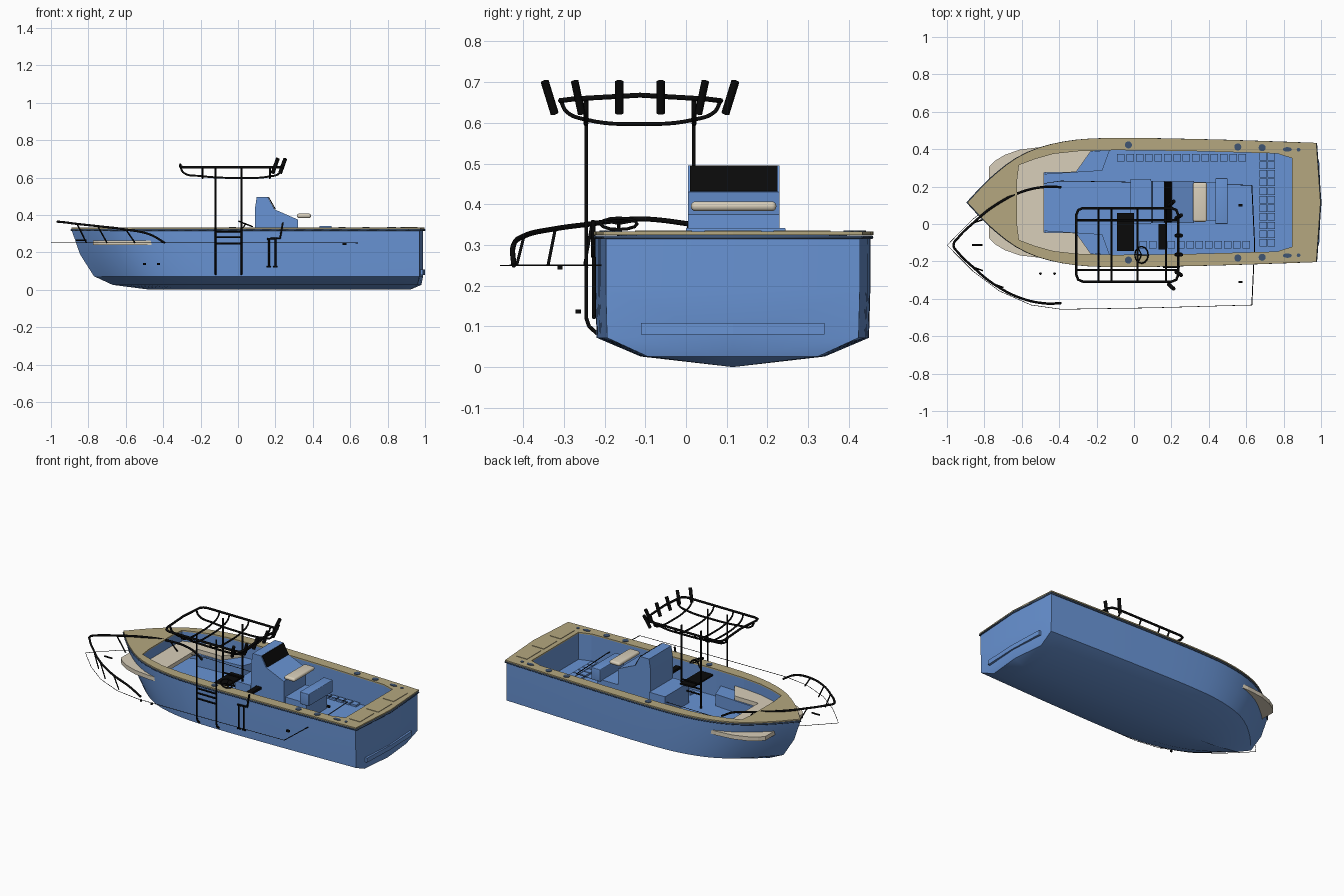
import bpy, bmesh, math
from mathutils import Vector

if "Cube" in bpy.data.objects:
    bpy.data.objects.remove(bpy.data.objects["Cube"])

CY = 0.115    # hull centreline
RY = -0.113   # rigging centreline
FLOOR = 0.16


def material(name, rgb):
    m = bpy.data.materials.new(name)
    m.use_nodes = True
    m.diffuse_color = (*rgb, 1)
    m.node_tree.nodes["Principled BSDF"].inputs["Base Color"].default_value = (*rgb, 1)
    return m


BLUE = material("hull blue", (0.14, 0.295, 0.66))
TAN = material("deck tan", (0.46, 0.39, 0.215))
CREAM = material("cushion cream", (0.69, 0.62, 0.49))
BLACK = material("rigging black", (0.003, 0.003, 0.003))
DARK = material("fitting slate", (0.05, 0.09, 0.17))


def finish(bm, name, mat, smooth=False):
    bmesh.ops.recalc_face_normals(bm, faces=bm.faces)
    me = bpy.data.meshes.new(name)
    bm.to_mesh(me)
    bm.free()
    ob = bpy.data.objects.new(name, me)
    bpy.context.collection.objects.link(ob)
    me.materials.append(mat)
    if smooth:
        bpy.ops.object.select_all(action='DESELECT')
        ob.select_set(True)
        bpy.context.view_layer.objects.active = ob
        bpy.ops.object.shade_smooth_by_angle(angle=math.radians(25))
    return ob


def box(name, mat, x, y, z, bevel=0):
    bm = bmesh.new()
    bmesh.ops.create_cube(bm, size=1)
    for v in bm.verts:
        v.co = Vector([a[0] + (c + 0.5) * (a[1] - a[0]) for a, c in zip((x, y, z), v.co)])
    if bevel:
        bmesh.ops.bevel(bm, geom=bm.edges[:], offset=bevel, segments=4, profile=0.5, affect='EDGES')
    return finish(bm, name, mat, bevel > 0)


def prism(name, mat, pts, axis, lo, hi):
    """Extrude a 2D outline along y (points are x, z) or z (points are x, y)."""
    bm = bmesh.new()
    place = (lambda a, b: (a, lo, b)) if axis == 'y' else (lambda a, b: (a, b, lo))
    face = bm.faces.new([bm.verts.new(place(*p)) for p in pts])
    out = bmesh.ops.extrude_face_region(bm, geom=[face])
    step = (0, hi - lo, 0) if axis == 'y' else (0, 0, hi - lo)
    bmesh.ops.translate(bm, vec=step, verts=[v for v in out["geom"] if isinstance(v, bmesh.types.BMVert)])
    return finish(bm, name, mat)


def tube(name, pts, r=0.006, mat=BLACK, closed=False, smooth=False):
    cu = bpy.data.curves.new(name, 'CURVE')
    cu.dimensions = '3D'
    cu.bevel_depth, cu.bevel_resolution, cu.resolution_u = r, 1, 6
    cu.use_fill_caps = True
    sp = cu.splines.new('BEZIER')
    sp.bezier_points.add(len(pts) - 1)
    for b, p in zip(sp.bezier_points, pts):
        b.co = p
        b.handle_left_type = b.handle_right_type = 'AUTO' if smooth else 'VECTOR'
    sp.use_cyclic_u = closed
    cu.materials.append(mat)
    ob = bpy.data.objects.new(name, cu)
    bpy.context.collection.objects.link(ob)
    return ob


def disc(name, mat, c, r, depth, stretch=1):
    bm = bmesh.new()
    bmesh.ops.create_cone(bm, cap_ends=True, segments=16, radius1=r, radius2=r, depth=depth)
    for v in bm.verts:
        v.co = Vector((v.co.x * stretch, v.co.y, v.co.z)) + Vector(c)
    return finish(bm, name, mat)


# Half breadth of the hull along its length
PLAN = [(0, 0), (.065, .125), (.145, .238), (.235, .303), (.36, .335), (.65, .332), (1, .312)]


def breadth(t):
    for i in range(len(PLAN) - 1):
        (t0, w0), (t1, w1) = PLAN[i], PLAN[i + 1]
        if t <= t1:
            a, b = PLAN[max(i - 1, 0)], PLAN[min(i + 2, len(PLAN) - 1)]
            m0 = (w1 - a[1]) / (t1 - a[0]) * (t1 - t0)
            m1 = (b[1] - w0) / (b[0] - t0) * (t1 - t0)
            u = (t - t0) / (t1 - t0)
            return ((2*u**3 - 3*u*u + 1) * w0 + (u**3 - 2*u*u + u) * m0
                    + (3*u*u - 2*u**3) * w1 + (u**3 - u*u) * m1)


N = 26
TS = [(i / N) ** 1.5 for i in range(N + 1)]

# Hull shell: rows are bow x, stern x, breadth factor, height
ROWS = [(-.89, .97, 1, .32), (-.845, .97, 1, .19), (-.77, .97, .99, .072),
        (-.67, .96, .67, .026), (-.47, .92, 0, 0)]
bm = bmesh.new()
for s in (1, -1):
    grid = []
    for x0, x1, f, z in ROWS:
        row = [bm.verts.new((x0 + (x1 - x0) * t, CY + s * f * breadth(t), z)) for t in TS]
        row.append(bm.verts.new((x1 + (.02 if f else 0), CY, z)))
        grid.append(row)
    for a, b in zip(grid, grid[1:]):
        for i in range(N + 1):
            bm.faces.new((a[i], a[i + 1], b[i + 1], b[i]))
bmesh.ops.remove_doubles(bm, verts=bm.verts, dist=0.0005)
bmesh.ops.dissolve_degenerate(bm, edges=bm.edges, dist=0.0005)
finish(bm, "hull", BLUE, True)

# Outlines of the gunwale and the cockpit opening
side = [(-.89 + 1.865 * t, breadth(t) * 1.022) for t in TS]
outer = side + [(.997, 0)] + [(x, -w) for x, w in reversed(side[1:])]
half = [(-.625, .12), (-.615, .2), (-.53, .232), (-.43, .26), (-.3, .274), (-.1, .28),
        (.3, .275), (.77, .262), (.785, .255), (.845, .237)]
inner = half + [(x, -w) for x, w in reversed(half)]


def loop(bm, pts, z):
    vs = [bm.verts.new((x, CY + y, z)) for x, y in pts]
    return vs, [bm.edges.new((vs[i], vs[i - 1])) for i in range(len(vs))]


bm = bmesh.new()
edges = loop(bm, outer, .333)[1] + loop(bm, inner, .333)[1]
bmesh.ops.triangle_fill(bm, edges=edges, use_beauty=True)
out = bmesh.ops.extrude_face_region(bm, geom=bm.faces[:])
bmesh.ops.translate(bm, vec=(0, 0, -.008), verts=[v for v in out["geom"] if isinstance(v, bmesh.types.BMVert)])
finish(bm, "gunwale", TAN)
tube("rub_rail", [(x, CY + y * .985, .319) for x, y in outer], .0055, DARK, True)

# Cockpit liner and floor
bm = bmesh.new()
top, floor = loop(bm, inner, .325)[0], loop(bm, inner, FLOOR)[0]
for i in range(len(top)):
    bm.faces.new((top[i - 1], top[i], floor[i], floor[i - 1]))
bm.faces.new(floor)
finish(bm, "cockpit_liner", BLUE)

# Non-slip floor tiles along both sides and across the stern
tiles = [(-.07 + .05 * i, .355) for i in range(14)] + [(.05 + .05 * i, -.11) for i in range(12)]
tiles += [(x, -.1 + .046 * i) for i in range(11) for x in (.69, .735)]
for x, y in tiles:
    box("floor_tile", BLUE, (x - .02, x + .02), (y - .02, y + .02), (FLOOR - .002, FLOOR + .012))

# Bow seating base and U-shaped cushion
for s in (1, -1):
    bench = [(-.48, CY + s * .15), (-.17, CY + s * .17), (-.13, CY + s * .28), (-.43, CY + s * .26)]
    prism("bow_bench", BLUE, bench, 'z', FLOOR, .235)
arm = [(-.775, .19), (-.745, .222), (-.69, .255), (-.61, .283), (-.5, .296), (-.36, .29),
       (-.23, .275), (-.31, .162), (-.48, .16)]
prism("bow_cushion", CREAM, [(x, CY + w) for x, w in arm] + [(x, CY - w) for x, w in reversed(arm)],
      'z', .238, .264)

# Helm console with dark screen, seat and lockers
prism("helm_console", BLUE, [(.09, FLOOR), (.09, .43), (.1, .495), (.16, .495), (.195, .43),
                             (.32, .375), (.32, FLOOR)], 'y', .005, .23)
prism("console_screen", BLACK, [(.161, .495), (.166, .495), (.202, .432), (.196, .431)], 'y', .01, .225)
box("console_seat_pad", CREAM, (.315, .39), (.012, .222), (.383, .407), .0115)
box("seat_locker", BLUE, (.32, .47), (.02, .225), (FLOOR, .27))
box("seat_backrest", BLUE, (.435, .5), (0, .245), (.265, .342), .004)
box("front_locker", BLUE, (-.02, .09), (.0, .24), (FLOOR, .29))

# Gunwale fittings and stern hatches
for s in (1, -1):
    for x, w in ((-.03, .308), (.555, .297), (.685, .293)):
        disc("cup_holder", DARK, (x, CY + s * w, .333), .019, .006)
    disc("cleat_base", DARK, (.82, CY + s * .284, .333), .012, .006, 2)
    disc("stern_cap", DARK, (.88, CY + s * .282, .333), .01, .006)
    box("stern_hatch", TAN, (.875, .95), (CY + s * .17 - .07, CY + s * .17 + .07), (.33, .336))
box("stern_hatch", TAN, (.875, .96), (CY - .07, CY + .07), (.33, .336))
prism("transom_step", BLUE, [(.96, -.11), (.99, -.11), (.999, CY), (.99, .34), (.96, .34)], 'z', .08, .108)

# Hardtop frame: upper ring, lower rails and cross bars
x0, x1, y0, y1, c = -.308, .236, -.308, .085, .035
ring = [(x0 + c, y0), (x1 - c, y0), (x1 - .01, y0 + .01), (x1, y0 + c), (x1, RY), (x1, y1 - c),
        (x1 - .01, y1 - .01), (x1 - c, y1), (x0 + c, y1), (x0 + .01, y1 - .01), (x0, y1 - c), (x0, RY),
        (x0, y0 + c), (x0 + .01, y0 + .01)]
tube("top_ring", [(x, y, .668 - .35 * (y - RY) ** 2) for x, y in ring], .007, closed=True)
for s in (1, -1):
    tube("top_lower_rail", [(x0, RY + s * .133, .655), (-.29, RY + s * .133, .625), (-.2, RY + s * .133, .608),
                            (0, RY + s * .133, .598), (.17, RY + s * .133, .606), (.22, RY + s * .133, .622),
                            (x1, RY + s * .133, .655)], .006, smooth=True)
for x in (-.19, -.12, .018, .17):
    tube("top_cross_bar", [(x, y0, .655), (x, y0 + .015, .627), (x, RY - .133, .608), (x, RY, .597),
                           (x, RY + .133, .608), (x, y1 - .015, .627), (x, y1, .655)], .0055, smooth=True)

# Uprights with ladder rungs
for s in (1, -1):
    for x in (-.12, .018):
        tube("top_upright", [(x, RY + s * .132, .655), (x, RY + s * .132, .12),
                             (x, RY + s * .125, .1), (x, RY + s * .105, .082)], .0055)
    for z in (.31, .28, .245):
        tube("ladder_rung", [(-.12, RY + s * .132, z), (.018, RY + s * .132, z)], .005)

# Rod holders fanned across the back of the hardtop
for k in (-.222, -.152, -.051, .051, .152, .222):
    lean = .055 * k if abs(k) > .1 else 0
    x = .225 if abs(k) < .2 else .185
    tube("rod_holder", [(x, RY + k - lean, .623), (x + .028, RY + k + lean, .702)], .0105)

# Bow rail with stanchions
rail = [(-.39, .31, .25), (-.47, .312, .295), (-.6, .285, .322), (-.75, .208, .34), (-.86, .118, .352),
        (-.94, .04, .362), (-.965, 0, .364)]
tube("bow_rail", [(x, RY + w, z) for x, w, z in rail]
     + [(x, RY - w, z) for x, w, z in reversed(rail[:-1])], .0065, smooth=True)
for s in (1, -1):
    for x, w, z in rail[2:5]:
        tube("rail_stanchion", [(x, RY + s * w, z), (x + .05, RY + s * (w + .018), .25)], .004)

# Fine trim line offset around the bow
trim = [(.63, .32), (.1, .335), (-.39, .343), (-.55, .32), (-.72, .245), (-.86, .14), (-.96, .04), (-.998, 0)]
tube("trim_line", [(x, RY + w, .25) for x, w in trim]
     + [(x, RY - w, .25) for x, w in reversed(trim[:-1])], .0015)
tube("trim_line_stern", [(.63, RY + .32, .25), (.645, RY, .25), (.63, RY - .32, .25)], .0025)

# Leaning post and instrument panels
box("instrument_panel", BLACK, (-.09, 0), (-.145, .06), (.295, .305))
box("leaning_pad", BLACK, (.13, .165), (-.135, .0), (.285, .3))
for x in (.165, .2):
    tube("leaning_leg", [(x, -.226, .27), (x, -.226, .12)], .005)
    tube("leaning_foot", [(x - .012, -.226, .122), (x + .012, -.226, .122)], .005)
tube("leaning_bar", [(.155, -.228, .272), (.225, -.228, .276), (.24, -.228, .36)], .006)

# Steering wheel
wc = Vector((.04, -.165, .352))
rim = [wc + Vector((.036 * math.cos(a), .045 * math.sin(a), -.014 * math.cos(a)))
       for a in (i * math.pi / 6 for i in range(12))]
tube("steering_wheel", rim, .004, closed=True)
for i in (0, 4, 8):
    tube("wheel_spoke", [wc, rim[i]], .003)
tube("wheel_column", [wc, wc + Vector((-.03, 0, -.05))], .004)

# Small loose fittings: cleats and side drains
tube("bow_cleat", [(-.865, RY, .265), (-.81, RY, .265)], .005)
for y in (-.31, .1):
    box("stern_cleat", BLACK, (.56, .58), (y - .006, y + .006), (.24, .252))
for x in (-.5, -.425):
    disc("side_drain", BLACK, (x, -.265, .137), .007, .01)
